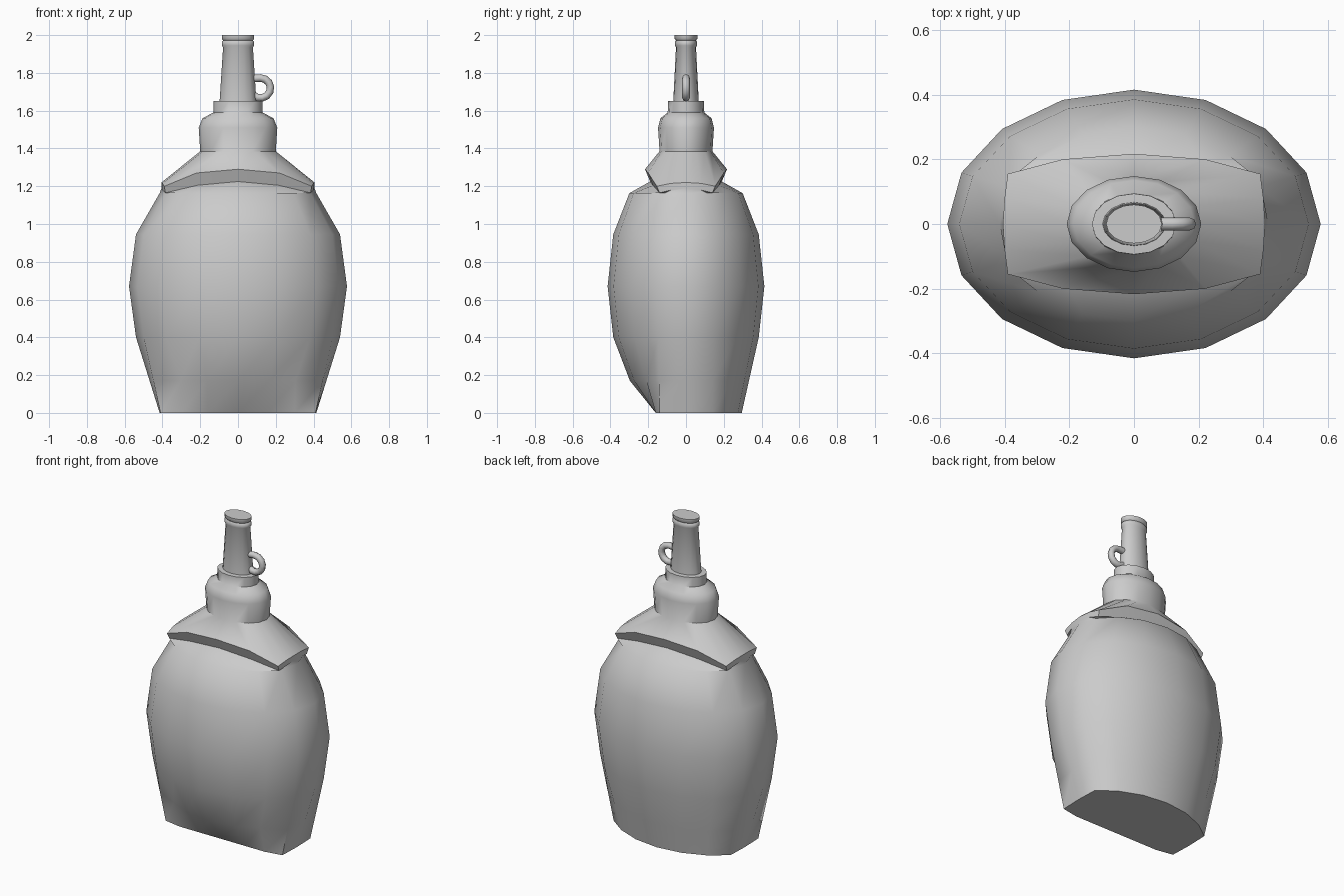
import bpy, bmesh, math

if "Cube" in bpy.data.objects:
    bpy.data.objects.remove(bpy.data.objects["Cube"])

N = 16
ANG = [2 * math.pi * i / N for i in range(N)]


def ellipse(rx, ry, z):
    return [(rx * math.cos(a), ry * math.sin(a), z) for a in ANG]


def loft(name, rings, angle=50):
    """Skin a stack of 16-point rings and cap both ends."""
    bm = bmesh.new()
    vs = [[bm.verts.new(p) for p in r] for r in rings]
    for lo, hi in zip(vs, vs[1:]):
        for i in range(N):
            j = (i + 1) % N
            bm.faces.new((lo[i], lo[j], hi[j], hi[i]))
    bm.faces.new(list(reversed(vs[0])))
    bm.faces.new(vs[-1])
    bmesh.ops.recalc_face_normals(bm, faces=bm.faces[:])
    me = bpy.data.meshes.new(name)
    bm.to_mesh(me)
    bm.free()
    ob = bpy.data.objects.new(name, me)
    bpy.context.collection.objects.link(ob)
    smooth(ob, angle)
    return ob


def smooth(ob, angle):
    bpy.ops.object.select_all(action='DESELECT')
    ob.select_set(True)
    bpy.context.view_layer.objects.active = ob
    bpy.ops.object.shade_smooth_by_angle(angle=math.radians(angle))


def mirrored(quarter):
    """Expand five points (0 to 90 degrees) to a full ring."""
    ring = []
    for i in range(N):
        k = i % 8
        x, y, z = quarter[k if k <= 4 else 8 - k]
        if i >= 8 and k == 0:
            x, y, z = quarter[0]
        ring.append((math.copysign(x, math.cos(ANG[i])) if x else 0,
                     math.copysign(y, math.sin(ANG[i])) if y else 0, z))
    return ring


# Base outline: boxy corners, front edge cut back to a straight line
base = [(x, max(y, -0.16), 0) for x, y, _ in mirrored(
    [(.415, 0, 0), (.41, .14, 0), (.30, .22, 0), (.16, .275, 0), (0, .295, 0)])]
low = ellipse(.54, .385, .40)

# Lower ring: straight taper at the sides and back, bulging at the front
heel = []
for i, a in enumerate(ANG):
    if math.sin(a) < -0.6:
        heel.append((.43 * math.cos(a), .297 * math.sin(a), .17))
    else:
        t = .17 / .40
        heel.append(tuple(b + (l - b) * t for b, l in zip(base[i], low[i])))

# Overhanging shoulder edge and the tuck beneath it
edge_q = [(.405, 0, 1.22), (.40, .08, 1.215), (.39, .155, 1.2),
          (.22, .2, 1.27), (0, .217, 1.29)]
tuck_q = [(.405, 0, 1.19), (.40, .08, 1.18), (.385, .14, 1.165),
          (.215, .175, 1.205), (0, .19, 1.225)]

loft("bottle_body", [
    base, heel, low,
    ellipse(.577, .415, .67),
    ellipse(.54, .385, .945),
    ellipse(.415, .30, 1.163),
    mirrored(tuck_q), mirrored(edge_q),
    ellipse(.20, .14, 1.385),
    ellipse(.208, .148, 1.51),
    ellipse(.188, .135, 1.56),
    ellipse(.13, .097, 1.59),
    ellipse(.13, .094, 1.65),
    ellipse(.095, .066, 1.652)])

# Spout with rim bands
loft("spout", [ellipse(*p) for p in [
    (.098, .068, 1.64), (.079, .053, 1.935), (.086, .058, 1.945),
    (.086, .058, 1.965), (.078, .053, 1.972), (.086, .060, 1.98),
    (.086, .060, 2.0)]])

# Finger loop handle
cu = bpy.data.curves.new("loop_handle", 'CURVE')
cu.dimensions = '3D'
cu.bevel_depth = .02
cu.bevel_resolution = 2
cu.use_fill_caps = True
path = [(.07, 1.77)]
for k in range(9):
    t = math.radians(90 - 225 * k / 8)
    path.append((.118 + .054 * math.cos(t), 1.72 + .053 * math.sin(t)))
sp = cu.splines.new('POLY')
sp.points.add(len(path) - 1)
for p, (x, z) in zip(sp.points, path):
    p.co = (x, 0, z, 1)
handle = bpy.data.objects.new("loop_handle", cu)
bpy.context.collection.objects.link(handle)
bpy.ops.object.select_all(action='DESELECT')
handle.select_set(True)
bpy.context.view_layer.objects.active = handle
bpy.ops.object.convert(target='MESH')
smooth(bpy.context.view_layer.objects.active, 50)
